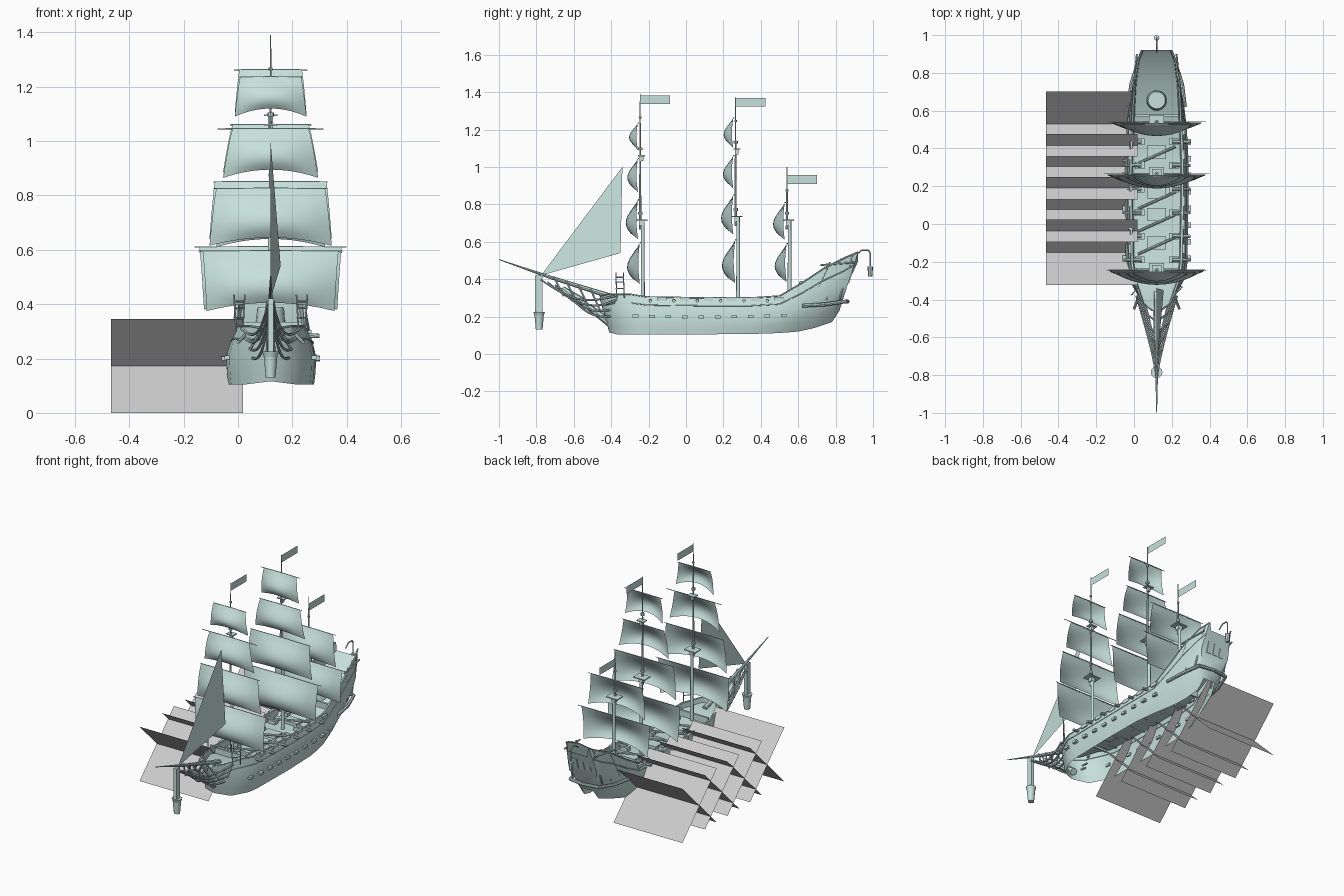
import bpy, bmesh, math
from mathutils import Vector, Matrix

if "Cube" in bpy.data.objects:
    bpy.data.objects.remove(bpy.data.objects["Cube"])

CX = 0.12  # centre line of the ship


def material(name, rgb):
    m = bpy.data.materials.new(name)
    m.use_nodes = True
    m.diffuse_color = (*rgb, 1)
    m.node_tree.nodes["Principled BSDF"].inputs["Base Color"].default_value = (*rgb, 1)
    return m


TEAL = material("pale_teal", (0.57, 0.75, 0.71))
GREY = material("light_grey", (0.6, 0.6, 0.6))


def finish(name, bm, mat=TEAL, smooth=True, normals=True):
    if normals:
        bmesh.ops.recalc_face_normals(bm, faces=bm.faces)
    me = bpy.data.meshes.new(name)
    bm.to_mesh(me)
    bm.free()
    ob = bpy.data.objects.new(name, me)
    bpy.context.collection.objects.link(ob)
    me.materials.append(mat)
    if smooth:
        bpy.ops.object.select_all(action='DESELECT')
        ob.select_set(True)
        bpy.context.view_layer.objects.active = ob
        bpy.ops.object.shade_smooth_by_angle(angle=math.radians(35))
    return ob


def sheet(name, rows, mat=TEAL, smooth=True):
    """Open surface through rows of points."""
    bm = bmesh.new()
    grid = [[bm.verts.new(p) for p in row] for row in rows]
    for a, b in zip(grid, grid[1:]):
        for i in range(len(a) - 1):
            bm.faces.new((a[i], a[i + 1], b[i + 1], b[i]))
    return finish(name, bm, mat, smooth, False)


def box(name, loc, size, pitch=0):
    bm = bmesh.new()
    bmesh.ops.create_cube(bm, size=1)
    bm.transform(Matrix.Translation((CX + loc[0], loc[1], loc[2])) @ Matrix.Rotation(pitch, 4, 'X')
                 @ Matrix.Diagonal((*size, 1)))
    return finish(name, bm, smooth=False)


def tube(name, pts, r0, r1=None, sides=8):
    """Straight tapered segments through points given relative to the centre line."""
    r1 = r0 if r1 is None else r1
    pts = [Vector((CX + x, y, z)) for x, y, z in pts]
    n = len(pts) - 1
    bm = bmesh.new()
    for i, (a, b) in enumerate(zip(pts, pts[1:])):
        d = b - a
        at = lambda k: r0 + (r1 - r0) * k / n
        bmesh.ops.create_cone(bm, cap_ends=True, segments=sides, radius1=at(i), radius2=at(i + 1), depth=d.length,
                              matrix=Matrix.Translation((a + b) / 2) @ d.to_track_quat('Z', 'Y').to_matrix().to_4x4())
    return finish(name, bm)


# Hull: lofted stations (y low, y high, half widths low/mid/high, z low, z high, deck depth)
STATIONS = [
    (-0.41, -0.46, 0.01, 0.02, 0.02, 0.115, 0.31, 0.02),
    (-0.37, -0.42, 0.09, 0.09, 0.075, 0.105, 0.32, 0.03),
    (-0.27, -0.3, 0.145, 0.152, 0.12, 0.105, 0.32, 0.03),
    (-0.2, -0.21, 0.155, 0.163, 0.135, 0.105, 0.305, 0.04),
    (0.1, 0.1, 0.16, 0.168, 0.142, 0.105, 0.3, 0.04),
    (0.35, 0.35, 0.155, 0.168, 0.142, 0.107, 0.3, 0.04),
    (0.5, 0.5, 0.13, 0.16, 0.135, 0.112, 0.31, 0.04),
    (0.6, 0.62, 0.1, 0.148, 0.13, 0.12, 0.38, 0.06),
    (0.69, 0.74, 0.07, 0.13, 0.122, 0.14, 0.46, 0.09),
    (0.78, 0.86, 0.05, 0.115, 0.105, 0.17, 0.52, 0.08),
    (0.82, 0.92, 0.04, 0.1, 0.08, 0.23, 0.545, 0.05),
]


def section(s):
    y0, y1, wl, wm, wh, z0, z1, depth = s
    at = lambda w, t, drop=0: (w, y0 + (y1 - y0) * t, z0 + (z1 - z0) * t - drop)
    half = [at(wl, 0), at(wl * 0.4 + wm * 0.6, 0.2), at(wm, 0.5), at((wm + wh) / 2, 0.78), at(wh, 1),
            at(wh * 0.92, 1), at(wh * 0.88, 1, depth)]
    return half + [(-x, y, z) for x, y, z in reversed(half)]


SECTIONS = [section(s) for s in STATIONS]
bm = bmesh.new()
rings = [[bm.verts.new((CX + x, y, z)) for x, y, z in sec] for sec in SECTIONS]
for a, b in zip(rings, rings[1:]):
    for i in range(len(a) - 1):  # open along the waterline
        bm.faces.new((a[i], a[i + 1], b[i + 1], b[i]))
bm.faces.new(rings[0])
bm.faces.new(rings[-1])
finish("hull", bm)

# Rails, wales, stern ledges and gun ports on both sides
for side, word in ((1, "left"), (-1, "right")):
    for part, k, r in (("top_rail", 4, 0.004), ("upper_wale", 3, 0.003)):
        tube(f"{part}_{word}", [(side * q[k][0], q[k][1], q[k][2]) for q in SECTIONS], r, sides=6)
    tube(f"stern_ledge_{word}", [(side * 0.15, 0.62, 0.258), (side * 0.135, 0.74, 0.265),
                                 (side * 0.1, 0.85, 0.28), (0, 0.865, 0.28)], 0.01)
    tube(f"stern_quarter_rail_{word}", [(side * 0.123, 0.72, 0.475), (side * 0.105, 0.9, 0.49)], 0.005)
    for i in range(3):
        tube(f"quarter_post_{word}_{i}", [(side * (0.13 - i * 0.012), 0.68 + i * 0.07, 0.29),
                                          (side * (0.115 - i * 0.012), 0.77 + i * 0.06, 0.49 + i * 0.02)], 0.005)
    for i in range(10):
        y = -0.27 + i * 0.088
        box(f"gun_port_{word}_{i}", (side * (0.168 if 0 < i < 9 else 0.157), y, 0.197 + 0.0004 * (i - 4) ** 2),
            (0.026, 0.03, 0.015))
    for i in range(6):
        y = -0.19 + i * 0.125
        tube(f"deck_gun_{word}_{i}", [(side * 0.08, y, 0.287), (side * 0.18, y, 0.283)], 0.01, 0.008)
        box(f"gun_carriage_{word}_{i}", (side * 0.09, y, 0.272), (0.05, 0.035, 0.025))
        box(f"bulwark_block_{word}_{i}", (side * 0.142, y + 0.06, 0.294), (0.016, 0.05, 0.022))
    # Ladder frame beside the forecastle
    for dx in (-0.02, 0.02):
        tube(f"frame_post_{word}", [(side * 0.115 + dx * 0.6, -0.35 + dx, 0.3),
                                    (side * 0.115 + dx, -0.355 + dx, 0.435)], 0.003)
    for z in (0.35, 0.385, 0.41):
        tube(f"frame_rung_{word}", [(side * 0.115 - 0.018, -0.375, z), (side * 0.115 + 0.018, -0.335, z)], 0.003)
    # Curved head rails and stays below the bowsprit
    for k in range(4):
        pts = []
        for i in range(9):
            t = i / 8
            pts.append((side * (0.1 - k * 0.012) * (1 - t) ** 1.2 + side * 0.008, -0.38 - t * (0.4 - k * 0.04),
                        0.31 - k * 0.035 + t * (0.09 + k * 0.02) - 0.06 * math.sin(math.pi * t)))
        tube(f"head_rail_{word}_{k}", pts, 0.006, 0.004, 6)
    for i in range(4):
        y = -0.46 - i * 0.065
        tube(f"head_stay_{word}_{i}", [(side * (0.075 - i * 0.015), y, 0.235 + i * 0.025),
                                       (side * 0.01, y - 0.05, 0.345 + i * 0.022)], 0.005)
    tube(f"anchor_beam_{word}", [(side * 0.09, -0.37, 0.29), (side * 0.12, -0.45, 0.26)], 0.007)

# Deck fittings
for y in (-0.1, 0.05, 0.17, 0.38):
    box("deck_hatch", (0, y, 0.268), (0.1, 0.07, 0.02))
for y in (-0.12, 0.0, 0.12, 0.36):
    tube("spare_spar", [(-0.1, y - 0.04, 0.28), (0.1, y + 0.05, 0.282)], 0.007)
box("forecastle_bulkhead", (0, -0.24, 0.285), (0.22, 0.012, 0.05))
box("poop_bulkhead", (0, 0.575, 0.3), (0.23, 0.012, 0.07))
tube("poop_dome", [(0, 0.655, 0.31), (0, 0.655, 0.38), (0, 0.655, 0.39)], 0.055, 0.045, 20)
for x in (-0.045, 0, 0.045):
    box("stern_window", (x, 0.878, 0.41), (0.032, 0.008, 0.07), -0.31)

# Stern lantern on its hook
tube("lantern_hook", [(0, 0.91, 0.53), (0, 0.94, 0.555), (0, 0.975, 0.555), (0, 0.985, 0.54), (0, 0.985, 0.47)], 0.004)
tube("stern_lantern", [(0, 0.985, 0.415), (0, 0.985, 0.44), (0, 0.985, 0.468)], 0.011, 0.015)

# Bowsprit, stem, hanging spar and weight
tube("bowsprit", [(0, -0.36, 0.295), (0, -0.74, 0.415), (0, -1.0, 0.505)], 0.015, 0.002)
tube("stem_knee", [(0, -0.4, 0.16), (0, -0.49, 0.23), (0, -0.58, 0.29), (0, -0.7, 0.36)], 0.022, 0.01)
tube("figurehead", [(0, -0.56, 0.28), (0, -0.62, 0.32), (0, -0.66, 0.35)], 0.026, 0.014)
box("hanging_spar", (0, -0.787, 0.315), (0.02, 0.038, 0.21))
tube("hanging_weight", [(0, -0.785, 0.13), (0, -0.785, 0.205), (0, -0.785, 0.225)], 0.018, 0.031, 12)


def sail(name, y, z0, z1, w0, w1, yard):
    """Billowing square sail, fullest low down, with its thin yard."""
    n = 10
    rows = []
    for j in range(n + 1):
        v = j / n  # from the yard down
        row = []
        for i in range(n + 1):
            u = i / n * 2 - 1
            full = 1 - u * u
            row.append((CX + u * (w1 + (w0 - w1) * v ** 0.8),
                        y - 0.008 * math.sin(math.pi * v)
                        - 0.28 * (z1 - z0) * full * math.sin(math.pi * 0.77 * v ** 1.3),
                        z1 + (z0 - z1) * v + 0.03 * full * v))
        rows.append(row)
    sheet(name, rows)
    for s in (-1, 1):
        tube(name + "_yard", [(0, y + 0.003, z1), (s * yard, y + 0.003, z1)], 0.004, 0.002, 6)


# Masts: (name, y, top, platform heights, flag height, sails)
MASTS = [
    ("fore", -0.245, 1.39, (0.715, 1.06), 1.36, [
        (0.375, 0.595, 0.235, 0.25, 0.265), (0.615, 0.825, 0.225, 0.2, 0.21),
        (0.865, 1.045, 0.175, 0.14, 0.195), (1.09, 1.235, 0.132, 0.112, 0.115)]),
    ("main", 0.265, 1.37, (0.735, 1.095), 1.345, [
        (0.38, 0.61, 0.245, 0.262, 0.28), (0.64, 0.85, 0.225, 0.205, 0.21),
        (0.885, 1.06, 0.175, 0.14, 0.15), (1.1, 1.262, 0.132, 0.115, 0.135)]),
    ("mizzen", 0.54, 1.0, (0.715,), 0.933, [
        (0.385, 0.59, 0.225, 0.24, 0.262), (0.61, 0.81, 0.2, 0.18, 0.195)]),
]
for name, y, top, platforms, flag, sails in MASTS:
    tube(name + "_lower_mast", [(0, y + 0.014, 0.26), (0, y + 0.014, platforms[0])], 0.011, 0.009, 12)
    tube(name + "_upper_mast", [(0, y, platforms[0] - 0.05), (0, y, top)], 0.007, 0.002)
    for k, z in enumerate(platforms):
        s = 0.08 - 0.03 * k
        box(name + "_top", (0, y + 0.008, z), (s, s * 0.75, 0.006))
        box(name + "_top_bracket", (0, y + 0.008, z - 0.015), (s * 0.35, s * 0.35, 0.025))
        tube(name + "_cap", [(0, y, z + 0.03), (0, y, z + 0.045)], 0.012)
    tube(name + "_truck", [(0, y, top - 0.13), (0, y, top - 0.12)], 0.007)
    for k, (z0, z1, w0, w1, yard) in enumerate(sails):
        sail(f"{name}_sail_{k + 1}", y - 0.012 + 0.01 * (k == 0), z0, z1, w0, w1, yard)
    sheet(name + "_flag", [[(CX, y, flag + dz), (CX, y + 0.16, flag + dz)] for dz in (-0.023, 0.023)], smooth=False)

# Triangular head sail
bm = bmesh.new()
bm.faces.new([bm.verts.new(p) for p in ((CX, -0.775, 0.42), (CX + 0.037, -0.35, 0.54), (CX, -0.34, 1.0))])
finish("jib_sail", bm, smooth=False, normals=False)

# Row of crossed panes along the right side
for i in range(4):
    y = -0.15 + i * 0.2267
    for lean in (-1, 1):
        sheet(f"oar_pane_{i}", [[(-0.467, y + d * lean, 0.1725 + d), (0.018, y + d * lean, 0.1725 + d)]
                                for d in (-0.1725, 0.1725)], GREY, False)
